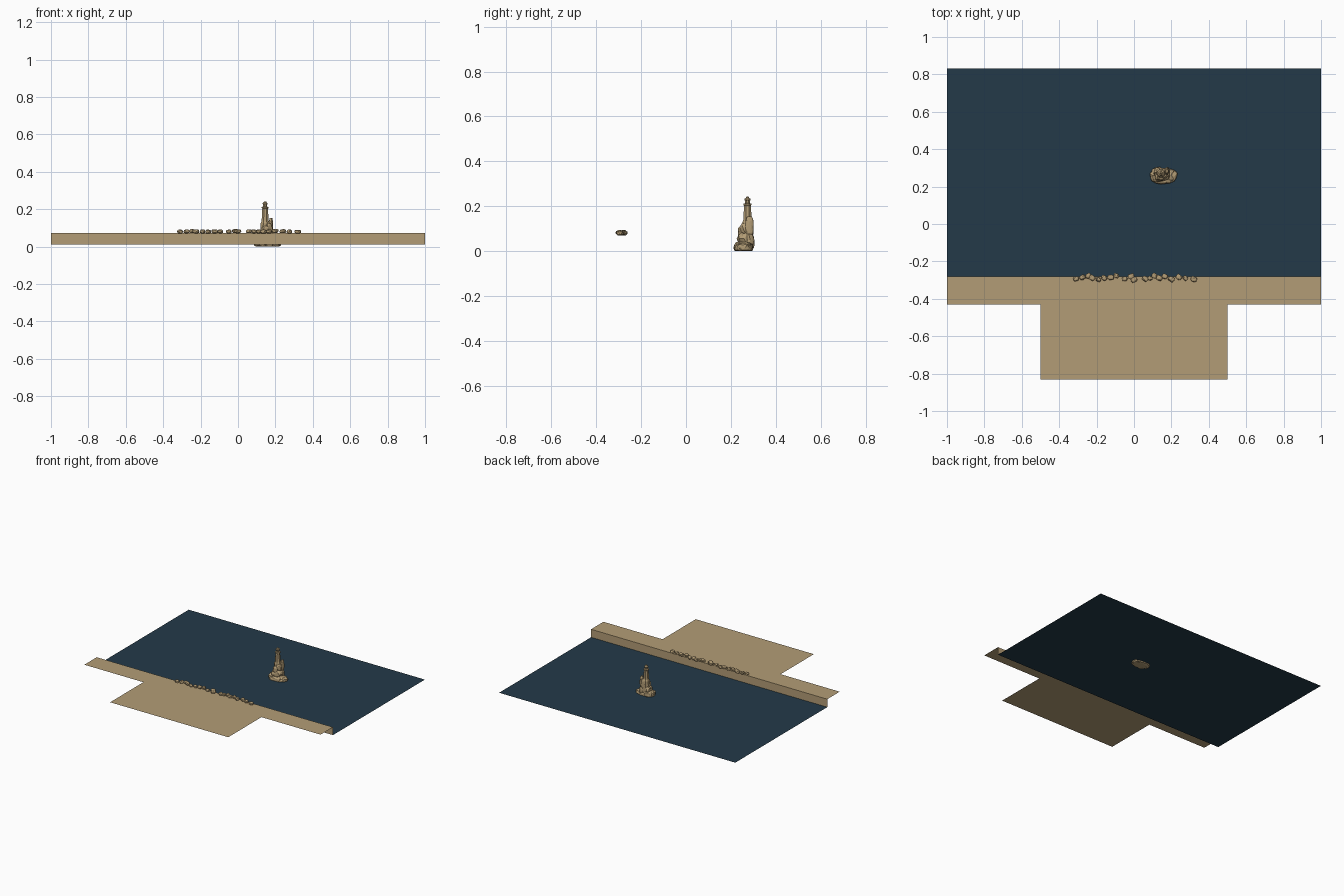
import bpy, bmesh, math, random
from mathutils import Vector

if "Cube" in bpy.data.objects:
    bpy.data.objects.remove(bpy.data.objects["Cube"])

random.seed(7)


def material(name, rgb):
    m = bpy.data.materials.new(name)
    m.diffuse_color = (*rgb, 1)
    m.use_nodes = True
    m.node_tree.nodes["Principled BSDF"].inputs["Base Color"].default_value = m.diffuse_color
    return m


SAND = material("sandstone", (0.45, 0.335, 0.18))
SEA = material("deep sea blue", (0.017, 0.042, 0.066))


def finish(name, bm, mat):
    me = bpy.data.meshes.new(name)
    bm.to_mesh(me)
    bm.free()
    ob = bpy.data.objects.new(name, me)
    bpy.context.collection.objects.link(ob)
    me.materials.append(mat)
    return ob


def sheet(name, pts, mat):
    bm = bmesh.new()
    bm.faces.new([bm.verts.new(p) for p in pts])
    return finish(name, bm, mat)


def rock(name, c, size, turn=0.0, rough=0.14, sub=2):
    """Faceted boulder with random dents, flat below z = 0."""
    bm = bmesh.new()
    bmesh.ops.create_icosphere(bm, subdivisions=sub, radius=0.5)
    for v in bm.verts:
        p = v.co * (1 + random.uniform(-rough, rough))
        p = Vector([max(-0.42, min(0.42, a)) / 0.84 for a in p])
        x, y = p.x * size[0], p.y * size[1]
        v.co = (c[0] + x * math.cos(turn) - y * math.sin(turn),
                c[1] + x * math.sin(turn) + y * math.cos(turn),
                max(0, c[2] + p.z * size[2]))
    return finish(name, bm, SAND)


def lathe(name, centre, profile, sides):
    """Stack of rings (radius, z), closed at both ends."""
    bm = bmesh.new()
    rings = []
    for r, z in profile:
        rings.append([bm.verts.new((centre[0] + r * math.cos((i + .5) * math.tau / sides),
                                    centre[1] + r * math.sin((i + .5) * math.tau / sides), z))
                      for i in range(sides)])
    for a, b in zip(rings, rings[1:]):
        for i in range(sides):
            j = (i + 1) % sides
            bm.faces.new((a[i], a[j], b[j], b[i]))
    bm.faces.new(rings[0][::-1])
    bm.faces.new(rings[-1])
    return finish(name, bm, SAND)


# Sea, quay wall, promenade and plaza
SEA_Z, TOP, EDGE, BACK = 0.012, 0.073, -0.28, -0.43
sheet("sea", [(-1, EDGE, SEA_Z), (1, EDGE, SEA_Z), (1, 0.832, SEA_Z), (-1, 0.832, SEA_Z)], SEA)
sheet("quay_wall", [(1, EDGE, SEA_Z), (-1, EDGE, SEA_Z), (-1, EDGE, TOP), (1, EDGE, TOP)], SAND)
sheet("promenade", [(-1, BACK, TOP), (1, BACK, TOP), (1, EDGE, TOP), (-1, EDGE, TOP)], SAND)
sheet("plaza", [(-.5, -.832, TOP), (.5, -.832, TOP), (.5, BACK, TOP), (-.5, BACK, TOP)], SAND)

# Row of stones along the quay edge
stones = [(-.31, -.293), (-.275, -.285), (-.245, -.277), (-.225, -.287), (-.19, -.297),
          (-.16, -.288), (-.125, -.285), (-.095, -.276), (-.05, -.293), (-.015, -.28),
          (0, -.297), (.06, -.293), (.085, -.29), (.11, -.277), (.135, -.288),
          (.165, -.28), (.2, -.295), (.24, -.284), (.275, -.29), (.32, -.295)]
for i, (x, y) in enumerate(stones):
    s = random.uniform(0.024, 0.032)
    rock(f"quay_stone_{i + 1}", (x, y, 0.08 + random.uniform(-.001, .003)),
         (s * 1.1, s * .9, .021), random.uniform(-.8, .8), .12)

# Rock island, larger boulders low and smaller ones heaped up round the column
boulders = [((.155, .262, .018), (.125, .075, .046), 0), ((.115, .255, .022), (.055, .06, .05), .3),
            ((.2, .262, .016), (.06, .06, .04), -.3), ((.165, .236, .018), (.07, .042, .045), .1),
            ((.13, .232, .014), (.05, .034, .034), -.2), ((.195, .237, .012), (.05, .034, .03), .4),
            ((.15, .262, .055), (.08, .062, .055), .2), ((.172, .282, .05), (.04, .035, .06), .5),
            ((.13, .28, .06), (.045, .04, .05), -.3), ((.145, .25, .085), (.04, .035, .05), .1),
            ((.165, .26, .1), (.035, .03, .05), .6), ((.125, .278, .03), (.06, .05, .05), .2)]
for i, (c, s, t) in enumerate(boulders):
    rock(f"island_boulder_{i + 1}", c, s, t)

# Upright slabs leaning on the column
rock("tall_slab", (.176, .283, .108), (.022, .036, .09), 0, .06)
rock("back_slab", (.155, .289, .1), (.045, .022, .075), 0, .06)

# Tapered column with plinth and capital
axis = (.145, .274)
lathe("column", axis, [(.027, .04), (.026, .125), (.021, .135), (.02, .142),
                       (.0165, .203), (.016, .205)], 8)
lathe("capital", axis, [(.016, .202), (.02, .206), (.02, .211), (.013, .213)], 8)

# Crowning figure: pedestal body and head
lathe("crown_figure", axis, [(.011, .212), (.012, .224), (.015, .228), (.015, .232),
                             (.009, .236), (.005, .242)], 8)
